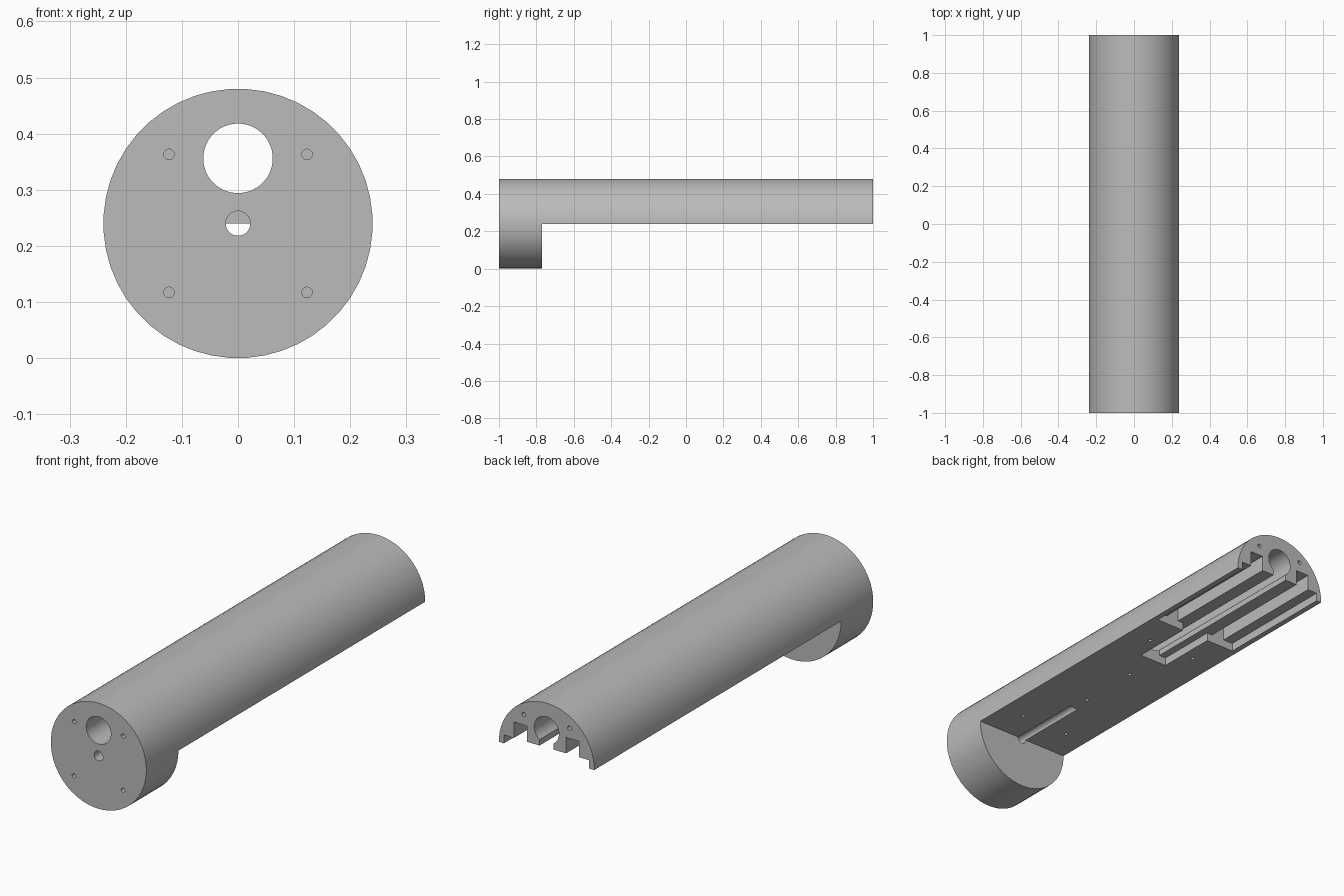
import bpy
import bmesh
import math
from mathutils import Matrix, Vector

if "Cube" in bpy.data.objects:
    bpy.data.objects.remove(bpy.data.objects["Cube"], do_unlink=True)

AXIS_Z = 0.24
RADIUS = 0.24
BORE_Z = 0.356

grey = bpy.data.materials.new("plain grey")
grey.use_nodes = True
COLOUR = (0.5, 0.5, 0.5, 1)
grey.diffuse_color = COLOUR
grey.node_tree.nodes["Principled BSDF"].inputs["Base Color"].default_value = COLOUR


def make_object(name, bm):
    mesh = bpy.data.meshes.new(name)
    bm.to_mesh(mesh)
    bm.free()
    obj = bpy.data.objects.new(name, mesh)
    bpy.context.collection.objects.link(obj)
    mesh.materials.append(grey)
    return obj


def rod(name, start, end, radius, sides):
    """Solid cylinder between two points."""
    start, end = Vector(start), Vector(end)
    axis = end - start
    turn = axis.to_track_quat("Z", "Y").to_matrix().to_4x4()
    place = Matrix.Translation((start + end) / 2) @ turn @ Matrix.Rotation(math.pi / sides, 4, "Z")
    bm = bmesh.new()
    bmesh.ops.create_cone(bm, cap_ends=True, segments=sides, radius1=radius,
                          radius2=radius, depth=axis.length, matrix=place)
    return make_object(name, bm)


def box(name, low, high):
    """Solid block between two corners."""
    low, high = Vector(low), Vector(high)
    place = Matrix.Translation((low + high) / 2) @ Matrix.Diagonal((*(high - low), 1))
    bm = bmesh.new()
    bmesh.ops.create_cube(bm, size=1, matrix=place)
    return make_object(name, bm)


# Full round body, cut to a half cylinder behind the front disc
body = rod("half_round_housing", (0, -1, AXIS_Z), (0, 1, AXIS_Z), RADIUS, 48)
cutters = [box("underside_cut", (-0.5, -0.77, -0.3), (0.5, 1.2, AXIS_Z))]

# Long bore and the central hole that runs out as a groove
cutters.append(rod("bore", (0, -1.1, BORE_Z), (0, 1.1, BORE_Z), 0.062, 40))
cutters.append(rod("groove", (0, -1.1, AXIS_Z), (0, -0.415, AXIS_Z), 0.022, 24))

# Shallow recesses under the rear, and the opening into the bore
cutters.append(box("wide_recess", (-0.214, 0.42, 0.1), (0.214, 1.1, 0.278)))
cutters.append(box("narrow_recess", (-0.07, 0.132, 0.1), (0.07, 1.1, 0.278)))
cutters.append(box("bore_opening", (-0.035, 0.132, 0.1), (0.035, 1.1, 0.33)))

# Mirrored deep slots and screw holes
for side in (-1, 1):
    edges = sorted((side * 0.098, side * 0.164))
    cutters.append(box("deep_slot", (edges[0], 0.42, 0.1), (edges[1], 1.1, 0.35)))
    x = side * 0.123
    for z in (AXIS_Z - 0.123, AXIS_Z + 0.123):
        cutters.append(rod("front_screw_hole", (x, -1.1, z), (x, -0.88, z), 0.0095, 16))
    for y in (-0.614, 0.257):
        cutters.append(rod("under_screw_hole", (x, y, 0.1), (x, y, 0.32), 0.008, 16))
    x = side * 0.115
    cutters.append(rod("rear_screw_hole", (x, 0.88, 0.397), (x, 1.1, 0.397), 0.0095, 16))
for y in (-0.324, -0.03):
    cutters.append(rod("centre_screw_hole", (0, y, 0.1), (0, y, 0.32), 0.008, 16))

# Cut everything, then drop the cutters
bpy.ops.object.select_all(action="DESELECT")
body.select_set(True)
bpy.context.view_layer.objects.active = body
for cutter in cutters:
    cutter.hide_render = True
    cut = body.modifiers.new(cutter.name, "BOOLEAN")
    cut.operation = "DIFFERENCE"
    cut.solver = "EXACT"
    cut.object = cutter
    bpy.ops.object.modifier_apply(modifier=cut.name)
    bpy.data.objects.remove(cutter, do_unlink=True)

bpy.ops.object.shade_smooth_by_angle(angle=math.radians(30))
